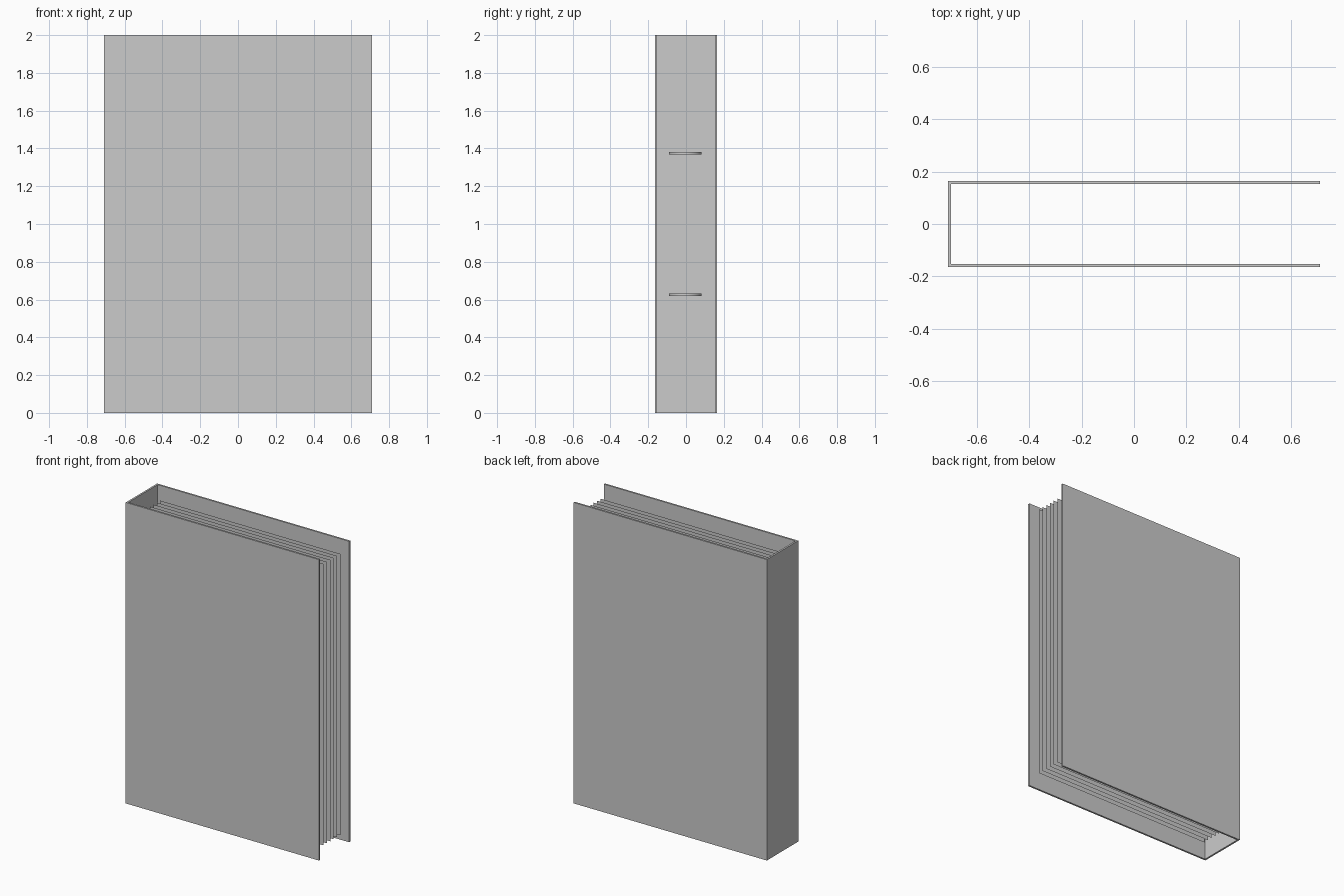
import bpy, bmesh
from mathutils import Matrix

if "Cube" in bpy.data.objects:
    bpy.data.objects.remove(bpy.data.objects["Cube"], do_unlink=True)

grey = bpy.data.materials.new("plain grey")
grey.use_nodes = True
color = (0.6, 0.6, 0.6, 1)
grey.diffuse_color = color
grey.node_tree.nodes["Principled BSDF"].inputs["Base Color"].default_value = color


def add_object(name, bm):
    mesh = bpy.data.meshes.new(name)
    bm.to_mesh(mesh)
    bm.free()
    mesh.materials.append(grey)
    obj = bpy.data.objects.new(name, mesh)
    bpy.context.collection.objects.link(obj)
    return obj


def box(name, low, high):
    bm = bmesh.new()
    size = [h - l for l, h in zip(low, high)]
    centre = [(h + l) / 2 for l, h in zip(low, high)]
    bmesh.ops.create_cube(bm, size=1, matrix=Matrix.Translation(centre) @ Matrix.Diagonal((*size, 1)))
    return add_object(name, bm)


# Covers and spine
HALF_X, HALF_Y, HEIGHT, BOARD = 0.71, 0.165, 2.0, 0.012
box("front_cover", (-HALF_X, -HALF_Y, 0), (HALF_X, BOARD - HALF_Y, HEIGHT))
box("back_cover", (-HALF_X, HALF_Y - BOARD, 0), (HALF_X, HALF_Y, HEIGHT))
box("spine", (-HALF_X, BOARD - HALF_Y, 0), (BOARD - HALF_X, HALF_Y - BOARD, HEIGHT))

# Loose sheets held by the rings
SHEETS = 6
for i in range(SHEETS):
    bm = bmesh.new()
    y = -0.085 + 0.035 * i
    corners = [(-0.635, 0.065), (0.69, 0.065), (0.69, 1.935), (-0.635, 1.935)]
    bm.faces.new([bm.verts.new((x, y, z)) for x, z in corners])
    add_object(f"sheet_{i + 1}", bm)

# Thin band rings
for name, z in (("lower_ring", 0.625), ("upper_ring", 1.375)):
    bm = bmesh.new()
    bmesh.ops.create_cone(bm, segments=48, radius1=0.087, radius2=0.087, depth=0.012,
                          matrix=Matrix.Translation((-0.608, -0.004, z)))
    for face in [f for f in bm.faces if len(f.verts) > 4]:
        bm.faces.remove(face)
    for face in bm.faces:
        face.smooth = True
    add_object(name, bm)
